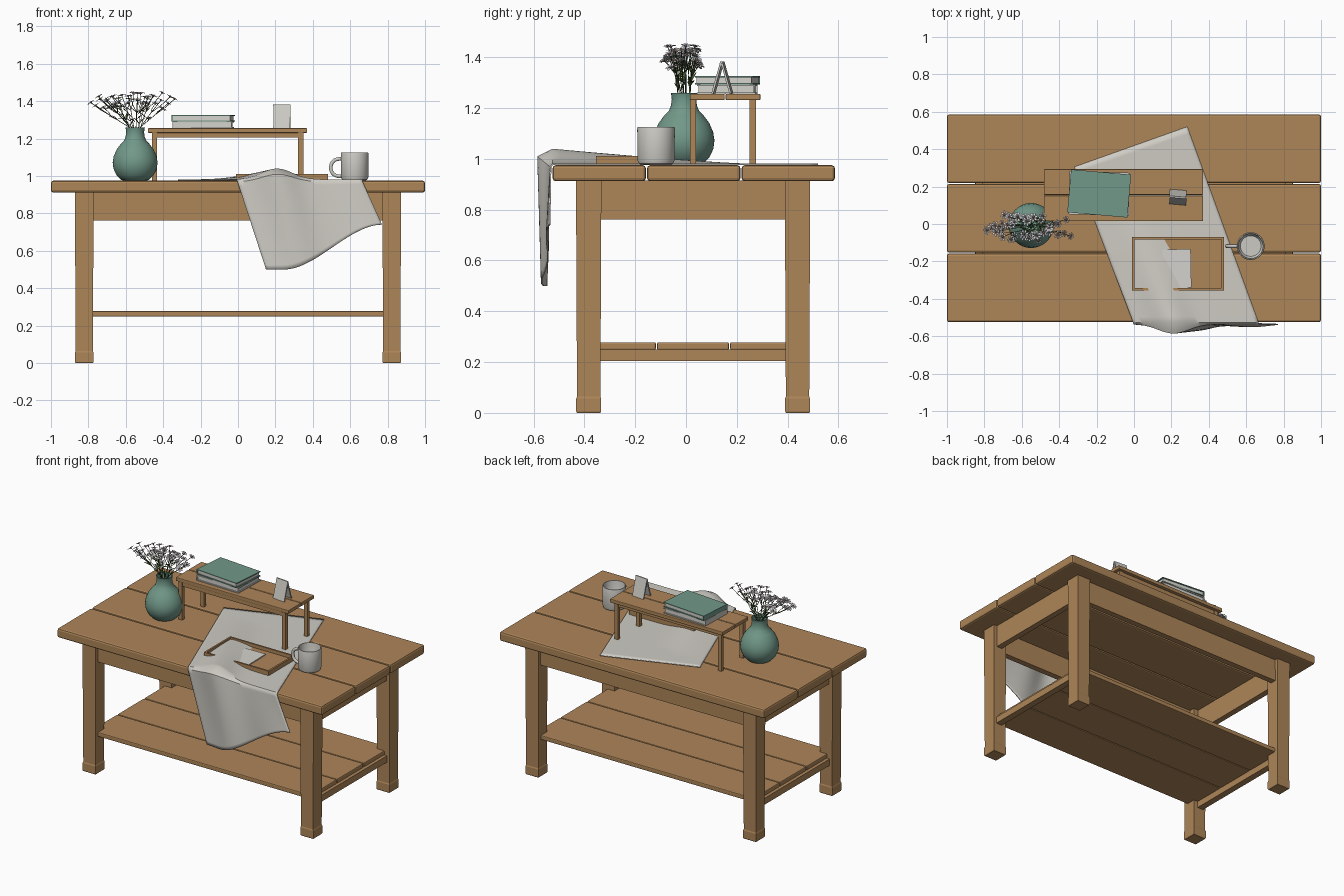
import bpy, bmesh, math, random
from mathutils import Vector, Matrix

if "Cube" in bpy.data.objects:
    bpy.data.objects.remove(bpy.data.objects["Cube"])

random.seed(4)


def mat(name, r, g, b):
    m = bpy.data.materials.new(name)
    m.diffuse_color = (r, g, b, 1)
    m.use_nodes = True
    m.node_tree.nodes["Principled BSDF"].inputs["Base Color"].default_value = m.diffuse_color
    return m


WOOD = mat("warm_wood", 0.42, 0.235, 0.098)
TEAL = mat("teal_glaze", 0.165, 0.315, 0.25)
LINEN = mat("linen", 0.62, 0.60, 0.55)
CERAMIC = mat("ceramic", 0.60, 0.59, 0.55)
PAPER = mat("paper", 0.66, 0.65, 0.61)
GREEN = mat("stem_green", 0.06, 0.10, 0.03)
PETAL = mat("petal_white", 0.70, 0.67, 0.70)
CENTRE = mat("flower_centre", 0.35, 0.25, 0.20)


def finish(name, bm, *mats, smooth=True):
    bmesh.ops.recalc_face_normals(bm, faces=bm.faces)
    me = bpy.data.meshes.new(name)
    bm.to_mesh(me)
    bm.free()
    for m in mats:
        me.materials.append(m)
    ob = bpy.data.objects.new(name, me)
    bpy.context.collection.objects.link(ob)
    if smooth:
        select(ob)
        bpy.ops.object.shade_smooth_by_angle(angle=math.radians(40))
    return ob


def select(ob):
    bpy.ops.object.select_all(action='DESELECT')
    ob.select_set(True)
    bpy.context.view_layer.objects.active = ob


def box(name, x, y, z, m, bevel=0.0, rot=None):
    """Box from (min, max) ranges; rot is a matrix about its centre."""
    c = Vector((sum(x) / 2, sum(y) / 2, sum(z) / 2))
    bm = bmesh.new()
    bmesh.ops.create_cube(bm, size=1)
    bmesh.ops.scale(bm, vec=(x[1] - x[0], y[1] - y[0], z[1] - z[0]), verts=bm.verts)
    if bevel:
        bmesh.ops.bevel(bm, geom=bm.edges[:], offset=bevel, segments=2, profile=0.5, affect='EDGES')
    bm.transform(Matrix.Translation(c) @ (rot.to_4x4() if rot else Matrix.Identity(4)))
    return finish(name, bm, m, smooth=False)


def lathe(name, profile, loc, m, n=48):
    bm = bmesh.new()
    rings = []
    for r, z in profile:
        rings.append([bm.verts.new((loc[0] + r * math.cos(2 * math.pi * i / n),
                                    loc[1] + r * math.sin(2 * math.pi * i / n), z)) for i in range(n)])
    for a, b in zip(rings, rings[1:]):
        for i in range(n):
            bm.faces.new((a[i], a[(i + 1) % n], b[(i + 1) % n], b[i]))
    bm.faces.new(rings[0])
    bm.faces.new(rings[-1])
    return finish(name, bm, m)


def tubes(name, paths, radius, m, res=2):
    cu = bpy.data.curves.new(name, 'CURVE')
    cu.dimensions = '3D'
    cu.bevel_depth = radius
    cu.bevel_resolution = res
    cu.materials.append(m)
    for p in paths:
        s = cu.splines.new('POLY')
        s.points.add(len(p) - 1)
        for pt, co in zip(s.points, p):
            pt.co = (*co, 1)
    ob = bpy.data.objects.new(name, cu)
    bpy.context.collection.objects.link(ob)
    select(ob)
    bpy.ops.object.convert(target='MESH')


# --- table top and shelf planks
for i in range(3):
    y = -0.525 + 0.372 * i
    box(f"top_plank_{i}", (-1, 1), (y, y + 0.367), (0.912, 0.975), WOOD, 0.012)
    y = -0.402 + 0.288 * i
    box(f"shelf_plank_{i}", (-0.83, 0.83), (y, y + 0.283), (0.248, 0.278), WOOD, 0.006)

# --- legs with a small foot, aprons and shelf rails
for sx in (-1, 1):
    for sy in (-1, 1):
        cx, cy = 0.822 * sx, 0.028 + 0.411 * sy
        bm = bmesh.new()
        rings = [[bm.verts.new((cx + a * h, cy + b * h, z)) for a, b in ((-1, -1), (1, -1), (1, 1), (-1, 1))]
                 for z, h in ((0, .046), (.006, .049), (.056, .049), (.064, .046), (.913, .050))]
        for lo, hi in zip(rings, rings[1:]):
            for i in range(4):
                bm.faces.new((lo[i], lo[(i + 1) % 4], hi[(i + 1) % 4], hi[i]))
        bm.faces.new(rings[0])
        bm.faces.new(rings[-1])
        finish(f"leg_{sx}_{sy}", bm, WOOD, smooth=False)
    x, y = 0.828 * sx, 0.028 + 0.417 * sx
    box(f"side_apron_{sx}", (x - .02, x + .02), (-.36, .42), (.762, .914), WOOD)
    box(f"long_apron_{sx}", (-.80, .80), (y - .02, y + .02), (.762, .914), WOOD)
    box(f"shelf_rail_{sx}", (x - .022, x + .022), (-.36, .42), (.205, .249), WOOD)

# --- riser bench
for i, y in enumerate((0.015, 0.156)):
    box(f"riser_plank_{i}", (-.482, .37), (y, y + .137), (1.231, 1.256), WOOD, 0.004)
for i, y in enumerate((0.015, 0.250)):
    box(f"riser_rail_{i}", (-.45, .34), (y + .004, y + .02), (1.205, 1.232), WOOD)
    for x in (-.46, .322):
        box(f"riser_leg_{i}", (x, x + .027), (y, y + .025), (.975, 1.232), WOOD)


# --- two books: covers, pages and spine
def book(name, z, h, angle, cover):
    r = Matrix.Rotation(math.radians(angle), 4, 'Z')
    t = Matrix.Translation((-.185, .163, 0)) @ r
    for part, x, y, zz, m in (
            ("lower_cover", (-.16, .16), (-.115, .115), (z, z + .006), cover),
            ("pages", (-.155, .153), (-.109, .109), (z + .006, z + h - .006), PAPER),
            ("upper_cover", (-.16, .16), (-.115, .115), (z + h - .006, z + h), cover),
            ("spine", (-.162, -.154), (-.115, .115), (z, z + h), cover)):
        box(f"{name}_{part}", x, y, zz, m).data.transform(t)


book("bottom_book", 1.256, 0.036, -1.5, CERAMIC)
book("top_book", 1.292, 0.034, -5, TEAL)

# --- folded tent card
for s in (-1, 1):
    r = Matrix.Rotation(math.radians(-5), 4, 'Z') @ Matrix.Rotation(s * math.atan(.036 / .128), 4, 'X')
    y = 0.143 + s * 0.018
    box(f"tent_card_{s}", (.19, .28), (y - .004, y + .004), (1.254, 1.385), CERAMIC, rot=r)

# --- vase
lathe("vase", [(.06, .975), (.075, .98), (.1, 1.005), (.116, 1.04), (.12, 1.072), (.115, 1.105), (.1, 1.14),
               (.078, 1.17), (.059, 1.19), (.051, 1.21), (.048, 1.235), (.05, 1.252), (.052, 1.26),
               (.046, 1.26), (.042, 1.235), (.042, 1.19)], (-.55, -.008), TEAL)

# --- mug and handle
lathe("mug", [(.06, .977), (.068, .981), (.073, .995), (.074, 1.12), (.072, 1.125), (.067, 1.125),
              (.065, 1.118), (.064, 1.0), (.055, .988)], (.624, -.118), CERAMIC)
tubes("mug_handle", [[(.556 - .06 * max(0, math.sin(a)) ** .7, -.118, 1.045 + .047 * math.cos(a))
                      for a in [math.pi * i / 20 for i in range(21)]]], .010, CERAMIC, 3)

# --- serving tray with a note inside
box("tray_floor", (-.01, .48), (-.355, -.07), (.979, .989), WOOD)
for i, y in enumerate((-.355, -.082)):
    box(f"tray_long_wall_{i}", (-.01, .48), (y, y + .012), (.979, 1.012), WOOD)
for i, x in enumerate((-.01, .468)):
    box(f"tray_end_wall_{i}", (x, x + .012), (-.355, -.07), (.979, 1.012), WOOD)
box("note_paper", (.155, .305), (-.342, -.135), (.992, .999), PAPER, rot=Matrix.Rotation(.02, 4, 'Z'))

# --- draped cloth runner: flat part, roll over the edge, hanging part
bm = bmesh.new()
NU, NV, NH = 36, 30, 20
rows = []
for j in range(NV + NH + 2):
    row = []
    for i in range(NU + 1):
        u = i / NU
        b = math.exp(-((u - .32) / .17) ** 2)
        if j <= NV:
            v = j / NV
            x = (1 - v) * (-.32 + .605 * u) + v * (-.005 + .67 * u)
            y = (1 - v) * (.305 + .215 * u) - v * .525
            t = max(0, 1 - (y + .525) / .75)
            z = .979 + .058 * b * t ** 1.2
        else:
            s = (j - NV - 1) / NH
            q = min(1, max(0, (u - .15) / .85))
            zb = .5 + .24 * q * q * (3 - 2 * q)
            x = (1 - s) * (-.003 + .67 * u) + s * (.15 + .62 * u)
            y = -.533 - b * (.05 - .018 * s) - .008 * s * (1 + math.sin(9 * u + 1))
            z = (1 - s) * (.968 + .04 * b) + s * zb
        row.append(bm.verts.new((x, y, z)))
    rows.append(row)
for a, c in zip(rows, rows[1:]):
    for i in range(NU):
        bm.faces.new((a[i], a[i + 1], c[i + 1], c[i]))
cloth = finish("cloth_runner", bm, LINEN)
mod = cloth.modifiers.new("thickness", 'SOLIDIFY')
mod.thickness, mod.offset = 0.006, 0

# --- bouquet: branching stems, leaves and small daisies
stems, heads = [], []
base = Vector((-.55, -.008, 1.18))
for i in range(14):
    a = 2 * math.pi * i / 14 + random.uniform(-.2, .2)
    k = random.uniform(.45, 1)
    tip = Vector((-.56 + .21 * k * math.cos(a), -.015 + .075 * k * math.sin(a),
                  1.455 - .06 * k * k + random.uniform(-.03, .015)))
    fork = base.lerp(tip, .62) + Vector((0, 0, .02))
    neck = base + Vector((.03 * math.cos(a), .025 * math.sin(a), .08))
    stems.append([base, neck, fork, tip])
    heads.append((tip, tip - fork))
    for s in (-1, 1):
        side = tip + Vector((s * random.uniform(.025, .05), random.uniform(-.03, .03), random.uniform(-.03, .03)))
        stems.append([fork, fork.lerp(side, .5) + Vector((s * .006, 0, 0)), side])
        heads.append((side, side - fork))
tubes("flower_stems", stems, .0018, GREEN, 0)

bm = bmesh.new()
for c, d in heads:
    rot = (d.normalized() + Vector((0, 0, .6))).to_track_quat('Z', 'Y').to_matrix()
    r = random.uniform(.019, .026)

    def at(rad, ang, h):
        return bm.verts.new(c + rot @ Vector((rad * math.cos(ang), rad * math.sin(ang), h)))
    for p in range(7):
        a = 2 * math.pi * p / 7
        bm.faces.new((at(.003, a, 0), at(r * .75, a - .36, .005), at(r, a - .15, .003),
                      at(r, a + .15, .003), at(r * .75, a + .36, .005)))
    ring = [at(.007, math.pi * p / 3, .003) for p in range(6)]
    low, top = at(0, 0, -.008), at(0, 0, .009)
    for p in range(6):
        for apex in (low, top):
            bm.faces.new((ring[p], ring[(p + 1) % 6], apex)).material_index = 1
finish("flower_heads", bm, PETAL, CENTRE, smooth=False)

bm = bmesh.new()
for i in range(22):
    st = stems[(i * 3) % len(stems)]
    p = st[1].lerp(st[2], random.uniform(.1, .9))
    a = random.uniform(0, 2 * math.pi)
    out = Vector((math.cos(a), .5 * math.sin(a), random.uniform(.1, .9))).normalized() * random.uniform(.04, .06)
    w = out.cross(Vector((0, 0, 1))).normalized() * .007
    mid = p + out * .5 + Vector((0, 0, .006))
    bm.faces.new([bm.verts.new(q) for q in (p, mid + w, p + out, mid - w)])
finish("flower_leaves", bm, GREEN, smooth=False)
